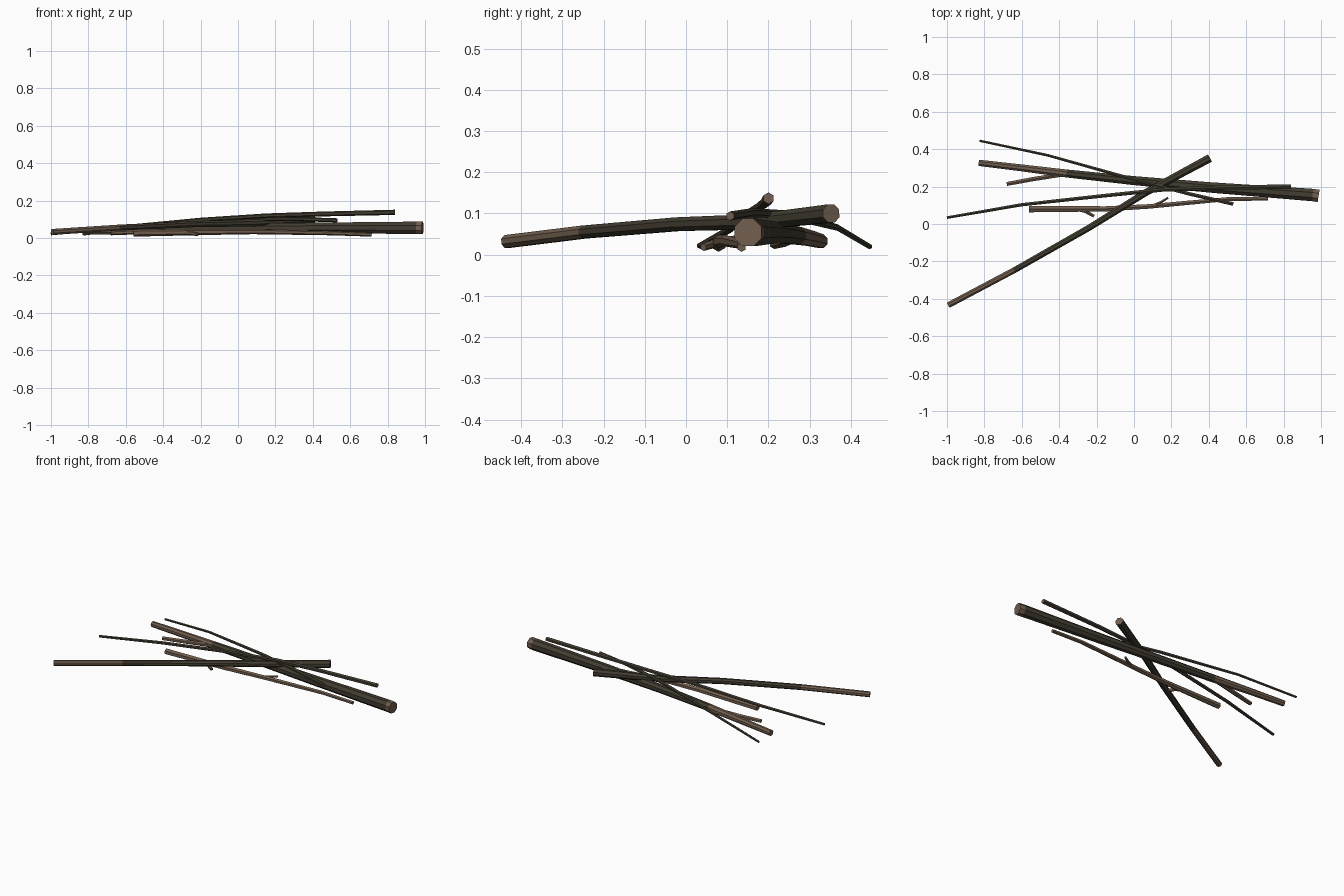
import bpy, bmesh, math
from mathutils import Vector

def material(name, col):
    m = bpy.data.materials.new(name)
    m.diffuse_color = (*col, 1)
    return m

brown = material("bare wood brown", (0.165, 0.112, 0.077))
bark = material("dark bark", (0.056, 0.047, 0.031))

def stick(name, pts, sides=6, bare=0, bare_end=0, all_bare=False):
    """Tapered tube through (x, y, z, radius) points.
    bare / bare_end = number of first / last segments without bark."""
    bm = bmesh.new()
    P = [Vector(p[:3]) for p in pts]
    rings = []
    for i, p in enumerate(P):
        d = (P[min(i + 1, len(P) - 1)] - P[max(i - 1, 0)]).normalized()
        u = d.cross(Vector((0, 0, 1))).normalized()
        v = u.cross(d)
        r = pts[i][3]
        rings.append([bm.verts.new(p + r * (math.cos(a) * u + math.sin(a) * v))
                      for a in (2 * math.pi * (k + 0.5) / sides for k in range(sides))])
    segs = len(rings) - 1
    for i in range(segs):
        for k in range(sides):
            j = (k + 1) % sides
            f = bm.faces.new((rings[i][k], rings[i][j], rings[i + 1][j], rings[i + 1][k]))
            is_bare = all_bare or i < bare or i >= segs - bare_end
            f.material_index = 0 if is_bare else 1
    # sawn ends show bare wood
    bm.faces.new(rings[0][::-1])
    bm.faces.new(rings[-1])
    bmesh.ops.recalc_face_normals(bm, faces=bm.faces)
    me = bpy.data.meshes.new(name)
    bm.to_mesh(me)
    bm.free()
    me.materials.append(brown)
    me.materials.append(bark)
    ob = bpy.data.objects.new(name, me)
    bpy.context.collection.objects.link(ob)
    return ob

# Thick branch and its side shoot
stick("thick_branch", [(-0.83, 0.327, 0.033, 0.018), (-0.60, 0.300, 0.040, 0.020),
                       (-0.36, 0.270, 0.046, 0.023), (0.0, 0.232, 0.052, 0.026),
                       (0.40, 0.196, 0.054, 0.030), (0.955, 0.155, 0.054, 0.036),
                       (0.987, 0.150, 0.054, 0.036)], 8, bare=2, bare_end=1)
stick("thick_branch_shoot", [(-0.68, 0.214, 0.026, 0.012), (-0.54, 0.240, 0.032, 0.013),
                             (-0.36, 0.268, 0.044, 0.013)], 6, all_bare=True)

# Long branch crossing the pile
stick("crossing_branch", [(-0.993, -0.434, 0.032, 0.017), (-0.64, -0.247, 0.055, 0.017),
                          (-0.24, -0.020, 0.074, 0.018), (0.07, 0.172, 0.080, 0.020),
                          (0.405, 0.352, 0.100, 0.024)], 8, bare=1)

# Thin sticks
stick("thin_stick_back", [(-0.825, 0.445, 0.020, 0.007), (-0.46, 0.367, 0.066, 0.008),
                          (0.0, 0.238, 0.098, 0.010), (0.30, 0.160, 0.102, 0.011),
                          (0.53, 0.107, 0.094, 0.011)], 6)
stick("thin_stick_top", [(-1.0, 0.034, 0.022, 0.008), (-0.60, 0.103, 0.060, 0.010),
                         (-0.20, 0.147, 0.097, 0.011), (0.15, 0.183, 0.119, 0.012),
                         (0.45, 0.194, 0.128, 0.013), (0.84, 0.200, 0.137, 0.014)], 6)

# Bare stick with two twigs
stick("bare_stick", [(-0.56, 0.079, 0.026, 0.019), (-0.15, 0.081, 0.032, 0.016),
                     (0.08, 0.094, 0.034, 0.014), (0.50, 0.133, 0.026, 0.012),
                     (0.715, 0.135, 0.018, 0.011)], 6, all_bare=True)
stick("bare_stick_twig_front", [(-0.32, 0.085, 0.030, 0.012), (-0.26, 0.068, 0.027, 0.011),
                                (-0.215, 0.042, 0.018, 0.009)], 6, all_bare=True)
stick("bare_stick_twig_back", [(0.09, 0.095, 0.034, 0.008), (0.14, 0.114, 0.038, 0.008),
                               (0.182, 0.140, 0.042, 0.006)], 6, all_bare=True)
